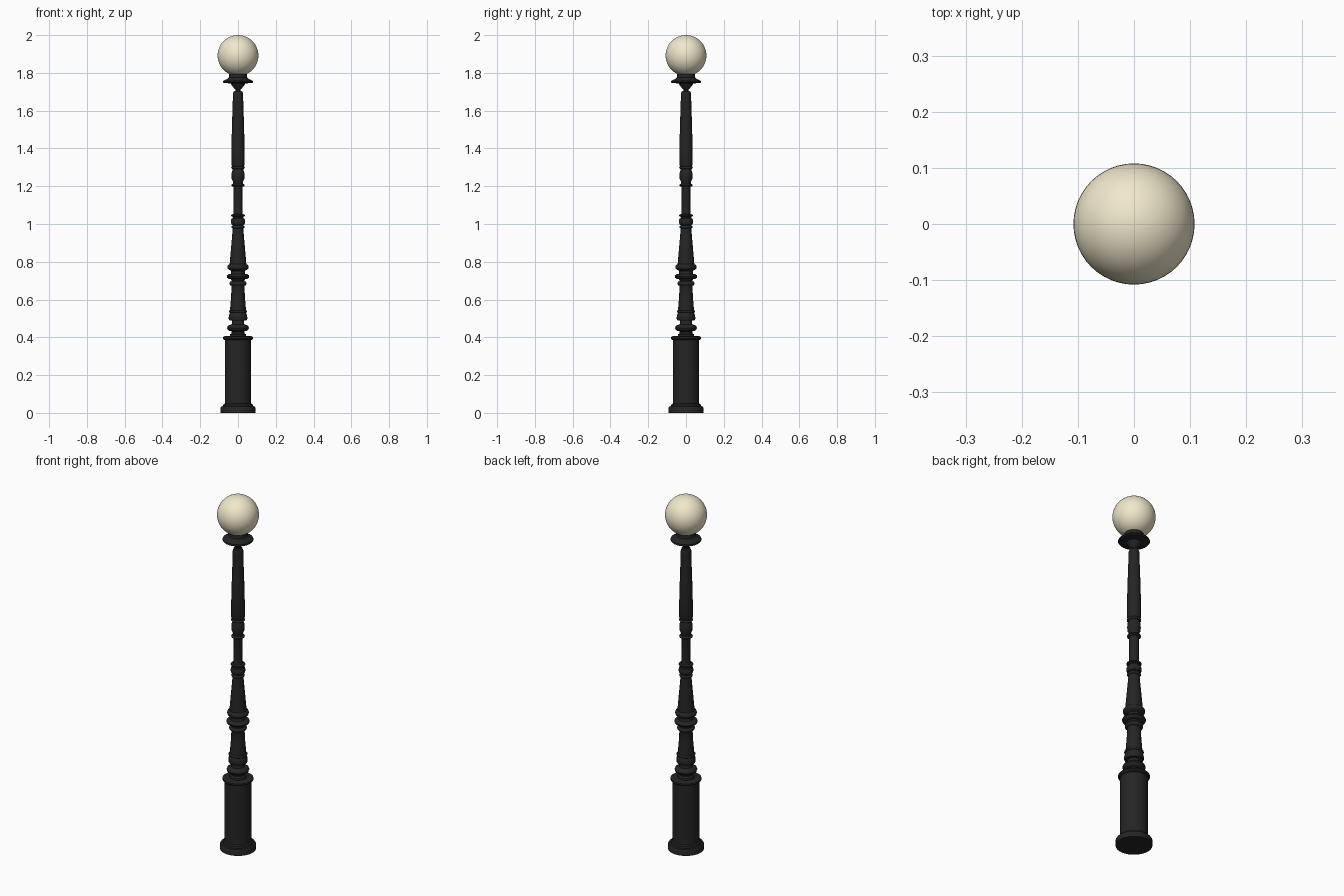
import bpy, bmesh, math

if "Cube" in bpy.data.objects:
    bpy.data.objects.remove(bpy.data.objects["Cube"])

SEG = 48

def material(name, color):
    m = bpy.data.materials.new(name)
    m.diffuse_color = color
    m.use_nodes = True
    m.node_tree.nodes["Principled BSDF"].inputs["Base Color"].default_value = m.diffuse_color
    return m

iron = material("black_iron", (0.018, 0.018, 0.018, 1))
glass = material("cream_glass", (0.88, 0.81, 0.60, 1))

def finish(ob, mat, angle=35):
    ob.data.materials.append(mat)
    bpy.ops.object.select_all(action='DESELECT')
    ob.select_set(True)
    bpy.context.view_layer.objects.active = ob
    bpy.ops.object.shade_smooth_by_angle(angle=math.radians(angle))

def lathe(name, profile, mat):
    """Revolve (radius, z) points round the z axis and cap both ends."""
    bm = bmesh.new()
    rings = [[bm.verts.new((r * math.cos(2 * math.pi * i / SEG),
                            r * math.sin(2 * math.pi * i / SEG), z))
              for i in range(SEG)] for r, z in profile]
    for a, b in zip(rings, rings[1:]):
        for i in range(SEG):
            j = (i + 1) % SEG
            bm.faces.new((a[i], a[j], b[j], b[i]))
    bm.faces.new(rings[0][::-1])
    bm.faces.new(rings[-1])
    me = bpy.data.meshes.new(name)
    bm.to_mesh(me)
    bm.free()
    ob = bpy.data.objects.new(name, me)
    bpy.context.collection.objects.link(ob)
    finish(ob, mat)

def bead(r_in, r_out, z, h, n=6):
    """Half-round moulding of height h centred at z."""
    return [(r_in + (r_out - r_in) * math.sin(math.pi * k / n),
             z - h / 2 * math.cos(math.pi * k / n)) for k in range(n + 1)]

# Pedestal: stepped foot, plain drum, cap moulding
lathe("pedestal", [(.092, 0), (.092, .028), (.088, .034), (.079, .036),
                   (.077, .046), (.069, .05), (.069, .385), (.076, .388),
                   (.080, .395), (.079, .402), (.07, .406)], iron)

# Lower baluster: beads and waisted section
lathe("lower_baluster",
      [(.044, .405), (.042, .416), (.034, .422)]
      + bead(.034, .058, .45, .036)
      + [(.033, .472), (.033, .488)]
      + [(.046, .49), (.050, .498), (.048, .518), (.042, .53)]
      + bead(.042, .049, .537, .012)
      + [(.042, .55), (.037, .61), (.034, .67)]
      + bead(.036, .046, .685, .022)
      + [(.034, .702)], iron)

# Middle baluster: double collar and long taper
lathe("middle_baluster",
      [(.034, .70)] + bead(.038, .060, .722, .028)
      + [(.036, .742), (.036, .752)]
      + bead(.044, .056, .772, .03)
      + [(.044, .79), (.038, .86), (.031, .94), (.028, .975)]
      + bead(.028, .035, .984, .014)
      + bead(.029, .038, 1.013, .036)
      + bead(.026, .038, 1.045, .014)
      + [(.024, 1.055)], iron)

# Slender neck with collars above it
lathe("slender_neck",
      [(.024, 1.05), (.024, 1.195)] + bead(.025, .035, 1.205, .014)
      + [(.027, 1.225), (.033, 1.238), (.034, 1.255), (.033, 1.275), (.028, 1.287)]
      + bead(.028, .036, 1.298, .014) + [(.03, 1.31)], iron)

# Upper shaft
lathe("upper_shaft",
      [(.031, 1.305), (.035, 1.315), (.035, 1.40), (.032, 1.52),
       (.027, 1.675), (.027, 1.69), (.023, 1.702), (.012, 1.704)], iron)

# Globe holder: small cone, wide flange, fitter cup
lathe("globe_holder",
      [(.013, 1.695), (.013, 1.71), (.034, 1.735), (.038, 1.744),
       (.076, 1.747), (.080, 1.752), (.078, 1.758), (.058, 1.768),
       (.049, 1.776), (.047, 1.785), (.047, 1.808)], iron)

# Glass globe
bpy.ops.mesh.primitive_uv_sphere_add(segments=SEG, ring_count=24, radius=.108,
                                     location=(0, 0, 1.892))
globe = bpy.context.object
globe.name = "globe"
finish(globe, glass)
